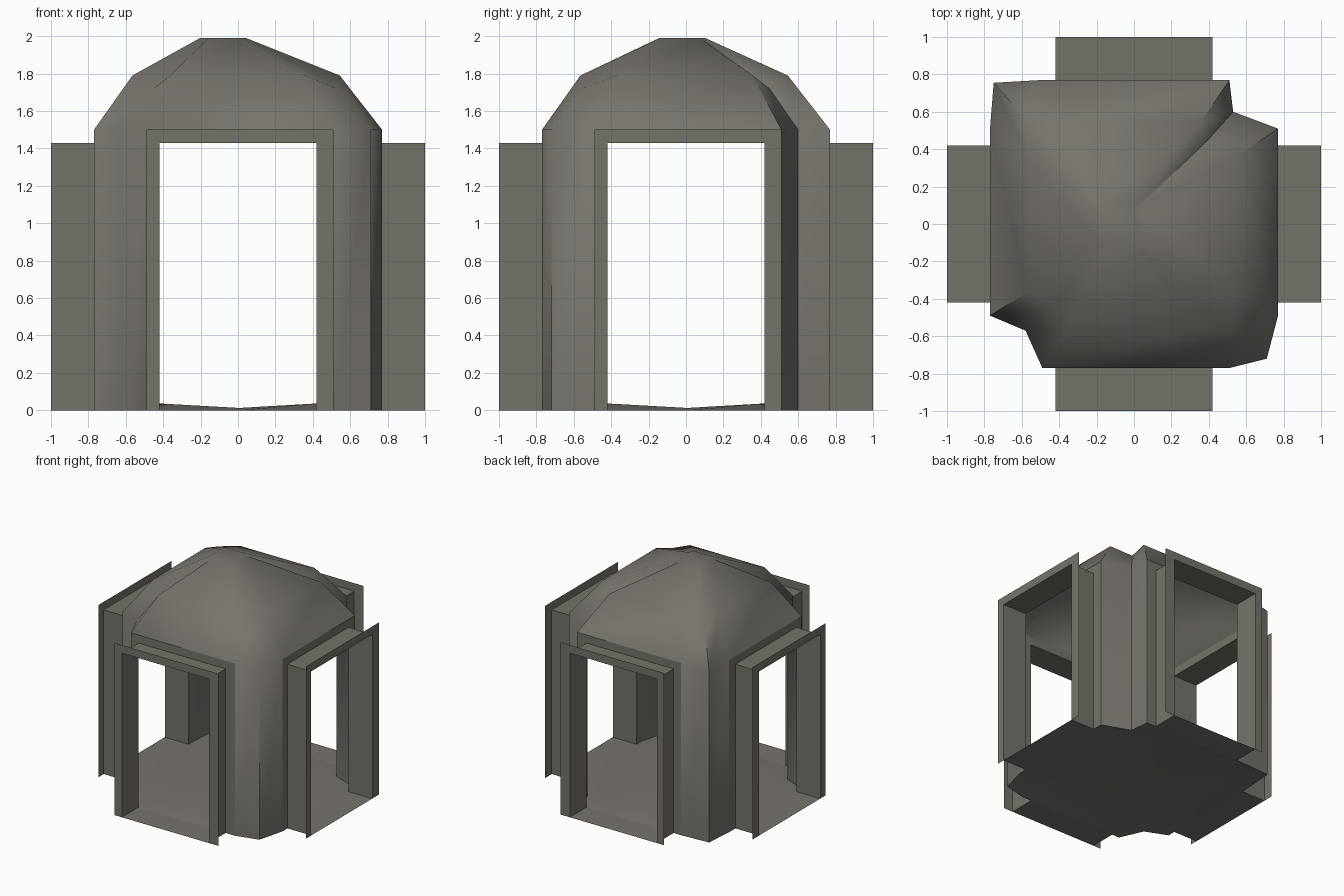
import bpy, bmesh, math

if "Cube" in bpy.data.objects:
    bpy.data.objects.remove(bpy.data.objects["Cube"])

def material(name, rgb):
    m = bpy.data.materials.new(name)
    m.diffuse_color = (*rgb, 1)
    m.use_nodes = True
    m.node_tree.nodes["Principled BSDF"].inputs["Base Color"].default_value = m.diffuse_color
    return m

ROCK = material("warm grey rock", (0.185, 0.172, 0.153))
FRAME = material("grey stone frame", (0.175, 0.172, 0.146))

def strips(name, rings, closed, mat, cap=None, smooth=None, fan=None):
    """Bridge equal-length rings into a sheet; optionally cap or fan the last ring."""
    bm = bmesh.new()
    rows = [[bm.verts.new(p) for p in r] for r in rings]
    n = len(rows[0])
    for a, b, skip in zip(rows, rows[1:], SKIPS.get(name, [()] * len(rows))):
        for i in range(n if closed else n - 1):
            if i in skip:
                continue
            j = (i + 1) % n
            bm.faces.new((a[i], a[j], b[j], b[i]))
    if cap:
        bm.faces.new(rows[-1])
    if fan:
        c = bm.verts.new(fan)
        for i in range(n):
            bm.faces.new((rows[-1][i], rows[-1][(i + 1) % n], c))
    me = bpy.data.meshes.new(name)
    bm.to_mesh(me)
    bm.free()
    me.materials.append(mat)
    ob = bpy.data.objects.new(name, me)
    bpy.context.collection.objects.link(ob)
    if smooth:
        bpy.ops.object.select_all(action='DESELECT')
        ob.select_set(True)
        bpy.context.view_layer.objects.active = ob
        bpy.ops.object.shade_smooth_by_angle(angle=math.radians(smooth))
    return ob

# Room plan, counter-clockwise: doorway jambs and one rough vertex per corner
W, LO, HI, TOP = 0.77, -0.49, 0.51, 1.5
plan = [(LO, -W), (HI, -W), (0.71, -0.72),
        (W, LO), (W, HI), (0.53, 0.60),
        (HI, W), (LO, W), (-0.75, 0.755),
        (-W, HI), (-W, LO), (-0.58, -0.57)]

# Walls and dome: doorway spans (0, 3, 6, 9) stay open below the dome
SKIPS = {"cave_walls_and_dome": [(0, 3, 6, 9), (), ()]}
shoulder = []
for i, (x, y) in enumerate(plan):
    corner = i % 3 == 2
    z = 1.72 if corner else 1.79
    s = 0.76 if corner else 0.72
    shoulder.append((x * s - 0.01, y * s - 0.01, z))
crown = [(x * 0.16 - 0.08, y * 0.16 - 0.02, 1.99) for x, y in plan]
strips("cave_walls_and_dome",
       [[(x, y, 0) for x, y in plan], [(x, y, TOP) for x, y in plan], shoulder, crown],
       True, ROCK, cap=True, smooth=55)

# Gently uneven floor, lowest along the two axes
floor_plan = []
for i, p in enumerate(plan):
    floor_plan.append(p)
    if i % 3 == 0:
        q = plan[i + 1]
        floor_plan.append(((p[0] + q[0]) / 2, (p[1] + q[1]) / 2))
inner = [(x * 0.76, y * 0.76) for x, y in floor_plan]
strips("cave_floor",
       [[(x, y, 0) for x, y in floor_plan],
        [(x, y, 0.012 + 0.1 * abs(x * y)) for x, y in inner]],
       True, ROCK, smooth=55, fan=(0, 0, 0.012))

# Four doorways: inner ring, short passage, outer flange and threshold
sides = {"front": lambda u, d, z: (u, -d, z), "back": lambda u, d, z: (u, d, z),
         "right": lambda u, d, z: (d, u, z), "left": lambda u, d, z: (-d, u, z)}
outer = [(LO, 0), (LO, TOP), (HI, TOP), (HI, 0)]
opening = [(-0.42, 0), (-0.42, 1.43), (0.42, 1.43), (0.42, 0)]
for side, place in sides.items():
    loops = [(outer, W), (opening, W), (opening, 1.0), (outer, 1.0)]
    strips(side + "_door_frame",
           [[place(u, d, z) for u, z in loop] for loop, d in loops], False, FRAME)
    strips(side + "_threshold",
           [[place(u, d, 0) for u in (-0.42, 0.42)] for d in (W, 1.0)], False, ROCK)

# Consistent outward normals
for ob in bpy.data.objects:
    bm = bmesh.new()
    bm.from_mesh(ob.data)
    bmesh.ops.recalc_face_normals(bm, faces=bm.faces)
    bm.to_mesh(ob.data)
    bm.free()
